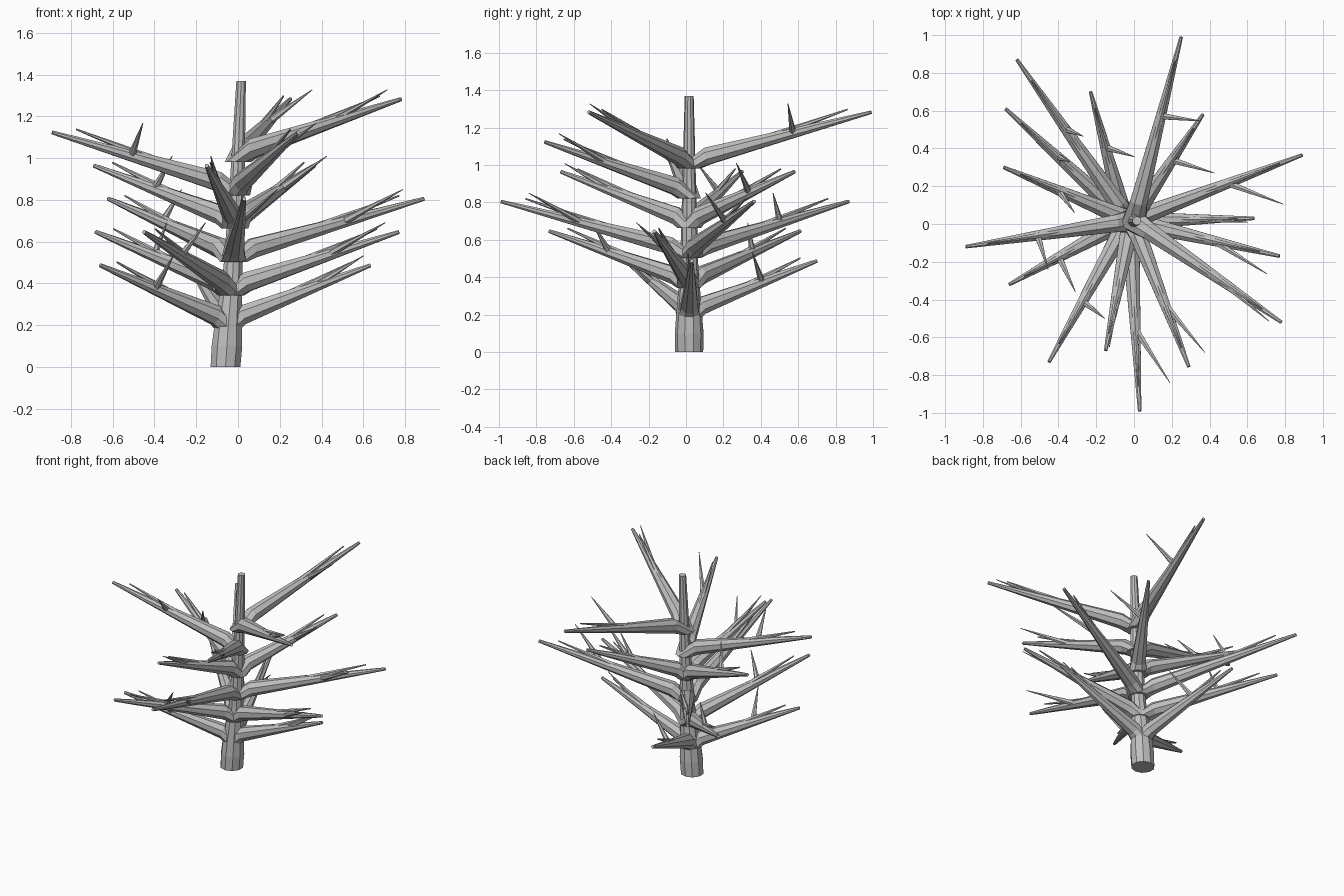
import bpy, bmesh, math
from mathutils import Vector

cube = bpy.data.objects.get("Cube")
if cube:
    bpy.data.objects.remove(cube, do_unlink=True)

bark = bpy.data.materials.new("grey_bark")
bark.use_nodes = True
grey = (0.52, 0.52, 0.52, 1)
bark.diffuse_color = grey
bark.node_tree.nodes["Principled BSDF"].inputs["Base Color"].default_value = grey
UP = Vector((0, 0, 1))


def tube(name, rings, side, sides):
    """Faceted capped tube; each ring is (centre, radius, facing direction)."""
    bm = bmesh.new()
    loops = []
    for centre, radius, facing in rings:
        across = facing.cross(side)
        loop = []
        for i in range(sides):
            a = math.tau * (i + 0.5) / sides
            offset = math.cos(a) * side + math.sin(a) * across
            loop.append(bm.verts.new(Vector(centre) + radius * offset))
        loops.append(loop)
    for low, high in zip(loops, loops[1:]):
        for i in range(sides):
            j = (i + 1) % sides
            bm.faces.new((low[i], low[j], high[j], high[i]))
    bm.faces.new(loops[0][::-1])
    bm.faces.new(loops[-1])
    bmesh.ops.recalc_face_normals(bm, faces=bm.faces)
    mesh = bpy.data.meshes.new(name)
    bm.to_mesh(mesh)
    bm.free()
    mesh.materials.append(bark)
    obj = bpy.data.objects.new(name, mesh)
    bpy.context.collection.objects.link(obj)


def spike(name, start, end, r0, r1, sides):
    """Straight tapering shoot with rings square to its direction."""
    axis = (end - start).normalized()
    side = axis.cross(UP).normalized()
    tube(name, [(start, r0, axis), (end, r1, axis)], side, sides)


# Trunk, leaning slightly as it narrows
trunk_y = 0.017
trunk = [(-0.06, 0, 0.075), (-0.053, 0.1, 0.077), (-0.047, 0.2, 0.069),
         (-0.025, 0.45, 0.049), (-0.005, 0.85, 0.038), (0.015, 1.37, 0.024)]
tube("trunk", [((x, trunk_y, z), r, UP) for x, z, r in trunk], Vector((1, 0, 0)), 10)


def trunk_x(z):
    for (x0, z0, _), (x1, z1, _) in zip(trunk, trunk[1:]):
        if z <= z1:
            return x0 + (x1 - x0) * (z - z0) / (z1 - z0)


# Tiers from bottom to top: branch tip x, y and side twig tip x, y
tiers = [
    [(-.23, .70, .005, .355), (.635, .03, .60, .01), (-.66, -.32, -.31, -.36)],
    [(-.68, .61, -.34, .33), (.77, -.17, .705, -.265), (-.45, -.73, -.155, -.50)],
    [(-.62, .87, -.27, .465), (.89, .365, .79, .105), (.03, -.99, .19, -.84)],
    [(-.69, .30, -.315, .06), (.365, .58, .425, .27), (-.15, -.67, -.13, -.65)],
    [(.29, -.755, .375, -.68), (-.89, -.12, -.455, -.24)],
    [(.25, .99, .355, .545), (.78, -.52, .715, -.515)],
]

for level, tier in enumerate(tiers):
    base_z = 0.182 + 0.16 * level
    tip_z = 0.487 + 0.159 * level
    for n, (x, y, tx, ty) in enumerate(tier):
        label = f"{level + 1}_{n + 1}"
        tip = Vector((x, y, tip_z))
        foot = Vector((trunk_x(base_z), trunk_y, base_z))
        root = foot + 0.04 * UP
        axis = (tip - root).normalized()
        side = axis.cross(UP).normalized()
        # Main branch with a level foot on the trunk
        tube("branch_" + label,
             [(foot, 0.064, UP), (root.lerp(tip, 0.1), 0.05, axis), (tip, 0.01, axis)],
             side, 8)
        # Shoot running along the top of the branch
        shoot_tip = root.lerp(tip, 0.87)
        shoot_tip.z = tip_z + 0.015
        spike("shoot_" + label, root.lerp(tip, 0.3), shoot_tip, 0.026, 0.004, 6)
        # Side twig
        twig_tip = Vector((tx, ty, tip_z + 0.045))
        spike("twig_" + label, root.lerp(tip, 0.57), twig_tip, 0.02, 0.002, 6)
